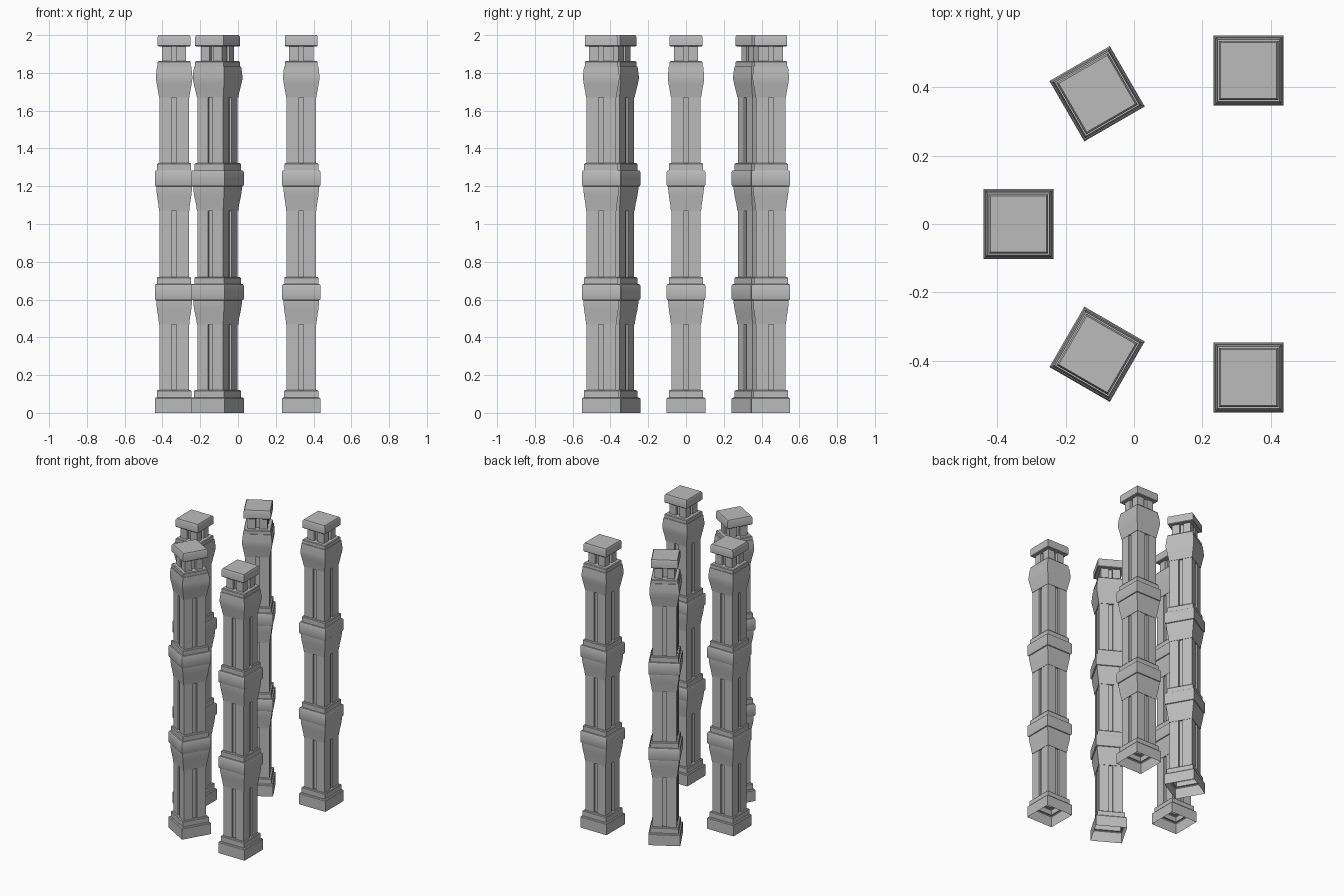
import bpy, bmesh
from math import radians
from mathutils import Matrix

cube = bpy.data.objects.get("Cube")
if cube:
    bpy.data.objects.remove(cube, do_unlink=True)

stone = bpy.data.materials.new("grey_stone")
stone.use_nodes = True
GREY = (0.5, 0.5, 0.5, 1)
stone.diffuse_color = GREY
stone.node_tree.nodes["Principled BSDF"].inputs["Base Color"].default_value = GREY


def square_stack(bm, profile, top=True):
    """Stack square rings given as (half width, height), open underneath."""
    rings = []
    for h, z in profile:
        rings.append([bm.verts.new((sx * h, sy * h, z))
                      for sx, sy in ((-1, -1), (1, -1), (1, 1), (-1, 1))])
    for a, b in zip(rings, rings[1:]):
        for i in range(4):
            j = (i + 1) % 4
            bm.faces.new((a[i], a[j], b[j], b[i]))
    if top:
        bm.faces.new(rings[-1])


def grooved_shaft(bm, half, gap, depth, z0, z1):
    """Square shaft with one vertical groove in each side."""
    outline = []
    side = [(-half, -half), (-gap, -half), (-gap, depth - half),
            (gap, depth - half), (gap, -half)]
    for x, y in side:
        outline.append((x, y))
    for _ in range(3):
        side = [(-y, x) for x, y in side]
        outline += side
    low = [bm.verts.new((x, y, z0)) for x, y in outline]
    high = [bm.verts.new((x, y, z1)) for x, y in outline]
    for i in range(len(low)):
        j = (i + 1) % len(low)
        bm.faces.new((low[i], low[j], high[j], high[i]))


def finish(name, bm, place):
    bm.transform(place)
    mesh = bpy.data.meshes.new(name)
    bm.to_mesh(mesh)
    bm.free()
    mesh.materials.append(stone)
    obj = bpy.data.objects.new(name, mesh)
    bpy.context.collection.objects.link(obj)
    bpy.ops.object.select_all(action='DESELECT')
    obj.select_set(True)
    bpy.context.view_layer.objects.active = obj
    bpy.ops.object.shade_smooth_by_angle(angle=radians(30))


# Profiles: half width, height
BASE = [(.102, 0), (.102, .075), (.098, .08), (.091, .082), (.091, .116), (.087, .12), (.07, .12)]
RING = [(.07, 0), (.08, 0), (.083, .03), (.09, .075), (.094, .11), (.094, .128),
        (.099, .13), (.102, .137), (.102, .205), (.098, .213),
        (.09, .214), (.09, .247), (.086, .252), (.07, .252)]
CAPITAL = [(.06, 1.67), (.08, 1.67), (.083, 1.69), (.092, 1.74), (.096, 1.765),
           (.096, 1.785), (.091, 1.835), (.087, 1.835), (.087, 1.857), (.083, 1.862), (.06, 1.862)]
CAP = [(.05, 1.94), (.083, 1.94), (.087, 1.944), (.087, 1.99), (.082, 2)]


def column(label, x, y, angle):
    place = Matrix.Translation((x, y, 0)) @ Matrix.Rotation(radians(angle), 4, 'Z')

    def part(name, build, *args):
        bm = bmesh.new()
        build(bm, *args)
        finish(f"{label}_{name}", bm, place)

    part("base", square_stack, BASE, False)
    part("shaft", grooved_shaft, .078, .013, .012, .12, 1.68)
    for name, z in (("lower_ring", .468), ("middle_ring", 1.07)):
        part(name, square_stack, [(h, z + dz) for h, dz in RING], False)
    part("capital", square_stack, CAPITAL)
    part("neck", grooved_shaft, .064, .013, .02, 1.85, 1.95)
    part("cap", square_stack, CAP)


# Five columns in an arc
column("right_column", -.338, 0, 0)
for label, s in (("front", -1), ("back", 1)):
    column(label + "_inner_column", -.108, s * .381, s * 30)
    column(label + "_outer_column", .335, s * .449, 0)
